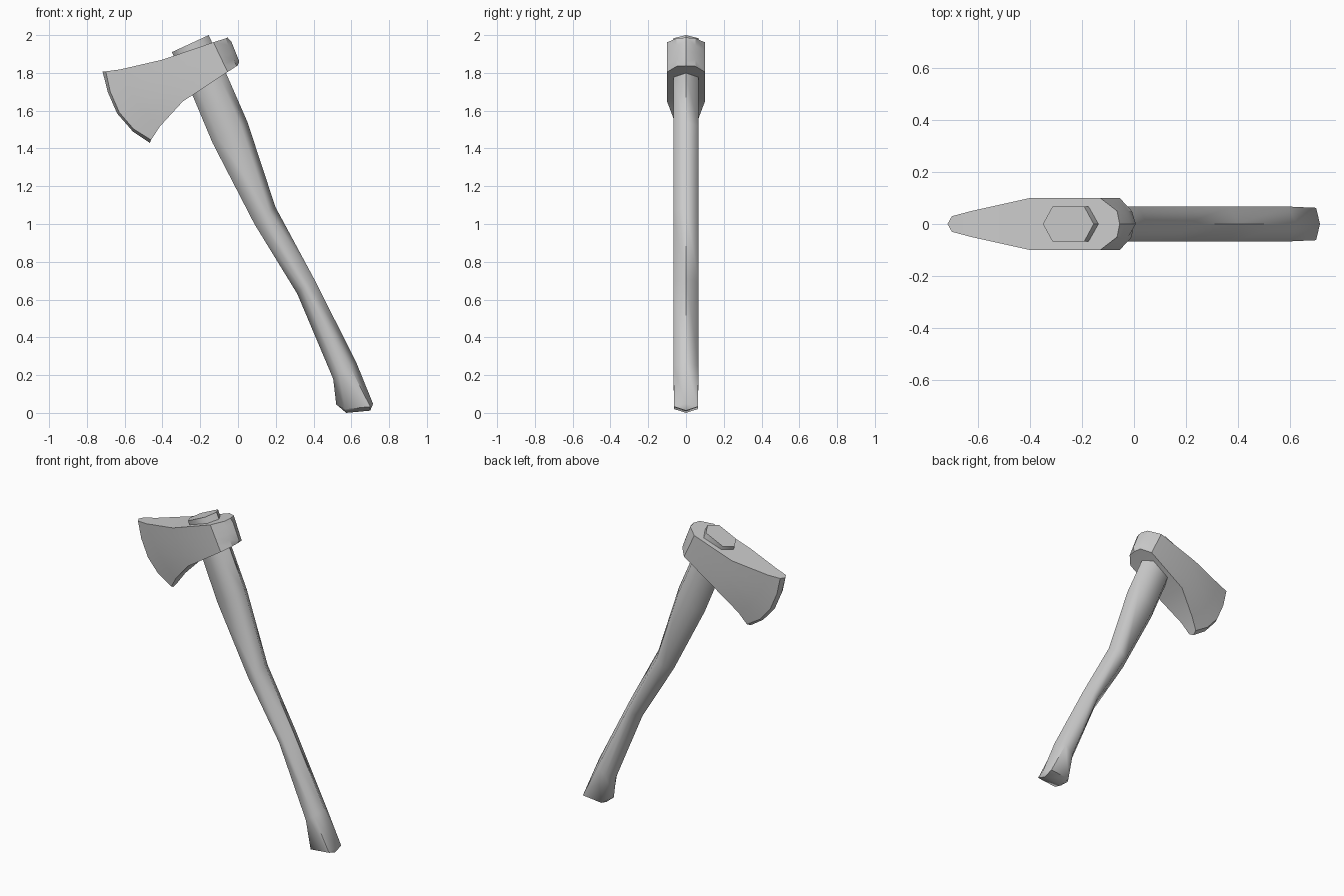
import bpy, math
from mathutils import Vector

if "Cube" in bpy.data.objects:
    bpy.data.objects.remove(bpy.data.objects["Cube"])


def make_object(name, verts, faces, angle):
    mesh = bpy.data.meshes.new(name)
    mesh.from_pydata([tuple(v) for v in verts], [], faces)
    ob = bpy.data.objects.new(name, mesh)
    bpy.context.collection.objects.link(ob)
    bpy.ops.object.select_all(action='DESELECT')
    ob.select_set(True)
    bpy.context.view_layer.objects.active = ob
    bpy.ops.object.mode_set(mode='EDIT')
    bpy.ops.mesh.select_all(action='SELECT')
    bpy.ops.mesh.normals_make_consistent(inside=False)
    bpy.ops.object.mode_set(mode='OBJECT')
    bpy.ops.object.shade_smooth_by_angle(angle=math.radians(angle))
    return ob


# Handle: hexagonal rings, each given by its left and right ridge points (x, z)
rings = [((-.35, 1.91), (-.155, 2.0)), ((-.24, 1.68), (-.055, 1.78)),
         ((-.135, 1.43), (.05, 1.54)), ((.087, 1.0), (.198, 1.09)),
         ((.314, .63), (.40, .715)), ((.504, .18), (.625, .27)),
         ((.52, .045), (.715, .048))]
HALF, INSET = .067, .04
verts, faces = [], []
for i, (l, r) in enumerate(rings):
    l, r = Vector((l[0], 0, l[1])), Vector((r[0], 0, r[1]))
    step = (r - l).normalized() * INSET
    side = Vector((0, HALF, 0))
    a, b = l + step, r - step
    if i == len(rings) - 1:                       # butt corners dip slightly
        side *= .93
        a, b = Vector((.567, 0, .02)), Vector((.70, 0, .033))
    verts += [l, a - side, b - side, r, b + side, a + side]
for i in range(len(rings) - 1):
    for k in range(6):
        n = (k + 1) % 6
        faces.append((i * 6 + k, i * 6 + n, i * 6 + 6 + n, i * 6 + 6 + k))
faces.append(tuple(range(6)))
# Ridged butt of the handle
o, m = (len(rings) - 1) * 6, len(verts)
verts += [(.573, 0, 0), (.70, 0, .012)]
for s, t in ((1, 2), (5, 4)):
    faces += [(o, o + s, m), (o + s, o + t, m + 1, m), (o + t, o + 3, m + 1)]
make_object("handle", verts, faces, 60)


# Axe head: columns of five points from top to bottom, mirrored in y
ROWS = 5


def column(top, bottom):
    return [tuple(Vector(top).lerp(Vector(bottom), i / (ROWS - 1))) for i in range(ROWS)]


edge = [(-.717, 1.807), (-.69, 1.70), (-.64, 1.585), (-.557, 1.49), (-.467, 1.43)]
bevel = [(-.70, 1.808), (-.676, 1.70), (-.628, 1.59), (-.553, 1.503), (-.46, 1.445)]
mid = [(-.625, 1.818), (-.59, 1.735), (-.54, 1.65), (-.48, 1.575), (-.414, 1.516)]
poll = [(-.055, 1.987), (-.035, 1.965), (-.014, 1.912), (.007, 1.86), (-.003, 1.838)]
sides = [(bevel, .03), (mid, .05),
         (column((-.40, 1.87), (-.293, 1.648)), .1),
         (column((-.13, 1.962), (-.055, 1.805)), .1),
         (column((-.065, 1.983), (-.008, 1.835)), .05)]
loop = ([(edge, 0)] + [(c, -y) for c, y in sides] + [(poll, 0)]
        + [(c, y) for c, y in reversed(sides)])
verts = [(x, y, z) for c, y in loop for x, z in c]
n, faces = len(loop), []
for c in range(n):
    d = (c + 1) % n
    for r in range(ROWS - 1):
        faces.append((c * ROWS + r, d * ROWS + r, d * ROWS + r + 1, c * ROWS + r + 1))
# Top and underside strips
last = len(sides)
for r in (0, ROWS - 1):
    faces.append((r, ROWS + r, (n - 1) * ROWS + r))
    for c in range(1, last):
        faces.append((c * ROWS + r, (c + 1) * ROWS + r,
                      (n - c - 1) * ROWS + r, (n - c) * ROWS + r))
    faces.append((last * ROWS + r, (last + 1) * ROWS + r, (last + 2) * ROWS + r))
make_object("axe_head", verts, faces, 30)
